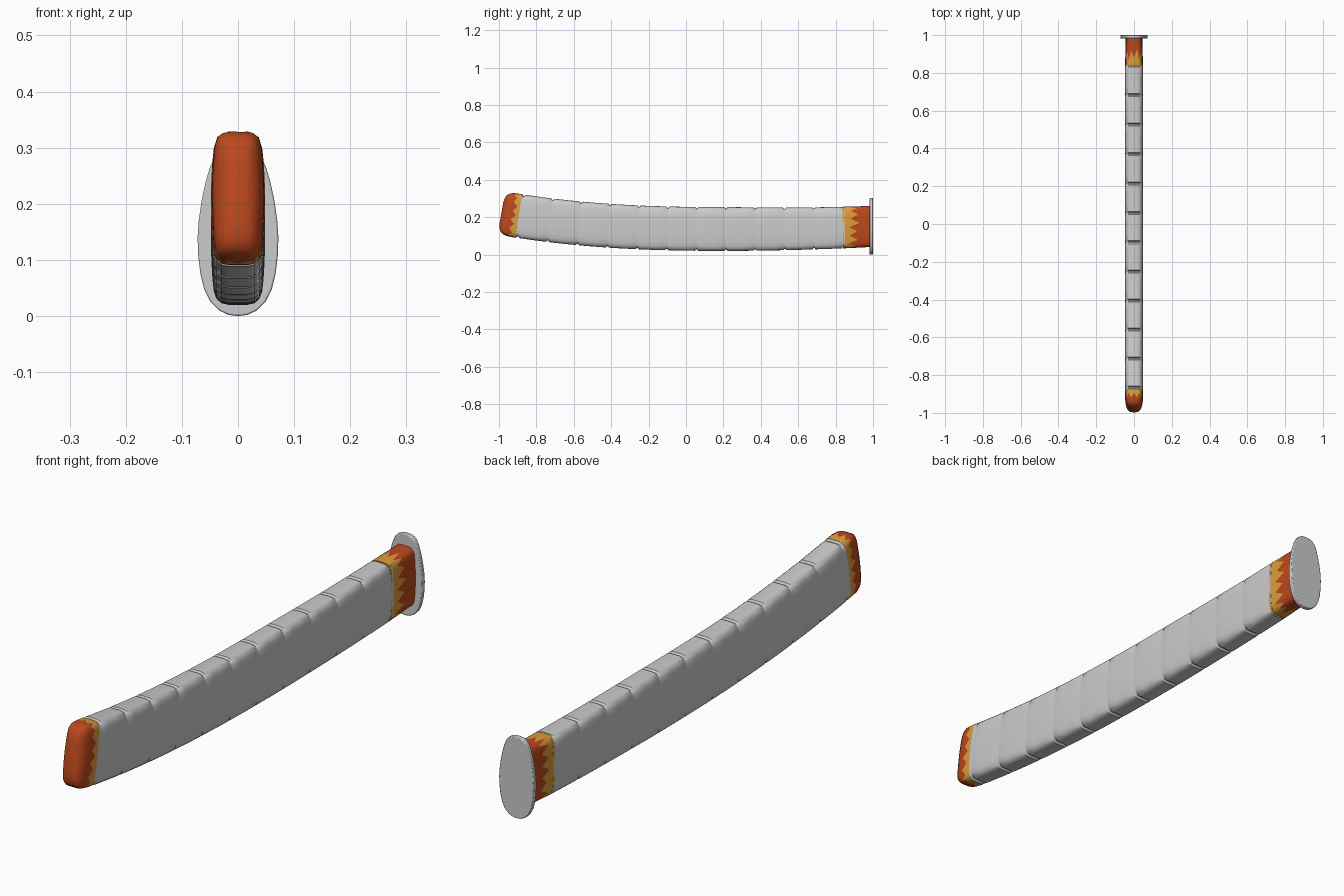
import bpy, bmesh, math, random

if "Cube" in bpy.data.objects:
    bpy.data.objects.remove(bpy.data.objects["Cube"])
random.seed(4)

MID = 0.117   # half height of the grip
QUARTER = [(0, .117), (.017, .117), (.029, .1145), (.038, .107), (.043, .094),
           (.0455, .072), (.047, .047), (.048, .023), (.048, 0)]


def mirror_quarter(q):
    right = q + [(x, -z) for x, z in q[-2::-1]]
    return right + [(-x, z) for x, z in right[-2:0:-1]]


LOOP = mirror_quarter(QUARTER)


def material(name, rgb):
    m = bpy.data.materials.new(name)
    m.diffuse_color = (*rgb, 1)
    m.use_nodes = True
    m.node_tree.nodes["Principled BSDF"].inputs["Base Color"].default_value = m.diffuse_color
    return m


RED = material("red", (0.50, 0.065, 0.012))
GOLD = material("gold", (0.72, 0.33, 0.045))


def place(y, x, z):
    """Point of a cross-section on the curved centre line."""
    d = y - 0.25
    k = 0.05 if d < 0 else 0.03
    slope = math.copysign(2.5 * k * abs(d) ** 1.5, d)
    if y > 0.25:
        z *= 1 - 0.05 * min(1, d / 0.55)
        slope *= max(0, 1 - d / 0.7)
    n = math.hypot(1, slope)
    return (x, y - slope * z / n, 0.137 + k * abs(d) ** 2.5 + z / n)


def finish(name, bm, mats=(), angle=35):
    bmesh.ops.recalc_face_normals(bm, faces=bm.faces)
    me = bpy.data.meshes.new(name)
    bm.to_mesh(me)
    bm.free()
    ob = bpy.data.objects.new(name, me)
    bpy.context.collection.objects.link(ob)
    for m in mats:
        me.materials.append(m)
    bpy.ops.object.select_all(action='DESELECT')
    ob.select_set(True)
    bpy.context.view_layer.objects.active = ob
    bpy.ops.object.shade_smooth_by_angle(angle=math.radians(angle))
    return ob


def sweep(name, rings, mats=(), mat_ids=None, angle=35):
    """Loft rings of (y or list of y per vertex, x scale, z scale)."""
    bm = bmesh.new()
    n = len(LOOP)
    loops = []
    for y, sx, sz in rings:
        ys = y if isinstance(y, list) else [y] * n
        loops.append([bm.verts.new(place(yy, x * sx, z * sz)) for yy, (x, z) in zip(ys, LOOP)])
    for i, (a, b) in enumerate(zip(loops, loops[1:])):
        for j in range(n):
            f = bm.faces.new((a[j], a[(j + 1) % n], b[(j + 1) % n], b[j]))
            f.material_index = mat_ids[i] if mat_ids else 0
    for i, l in ((0, loops[0]), (-1, loops[-1])):
        bm.faces.new(l).material_index = mat_ids[i] if mat_ids else 0
    return finish(name, bm, mats, angle)


def zigzag(valley, peak, jitter):
    return [(peak if j % 2 else valley) + random.uniform(-jitter, jitter)
            for j in range(len(LOOP))]


# Curved grip with grooves across the top and bottom
rings = [(-0.897, .97, .97)]
start, step = -0.882, 0.1566
for i in range(12):
    y = start + i * step
    rings += [(y - .009, 1, 1), (y - .003, .99, .94), (y + .003, .99, .94), (y + .008, 1, 1)]
    if i < 11:
        rings += [(y + step * t, 1, 1) for t in (.3, .6)]
sweep("grip", rings)

# Rounded end cap with a gold flame edge
sweep("end_cap", [(-.892, .98, 1.0), (-.903, .985, 1.005), (zigzag(-.912, -.932, .004), .97, 1.0),
                  (-.946, .94, .98), (-.962, .86, .93), (-.974, .72, .86),
                  (-.982, .52, .72), (-.987, .25, .5)],
      [RED, GOLD], [1, 1, 0, 0, 0, 0, 0], 50)

# Collar with a gold flame edge
sweep("collar", [(.838, .99, 1.0), (.855, .98, 1.0), (zigzag(.872, .918, .012), .95, .995),
                 (.94, .93, .99), (.985, .92, .99)],
      [RED, GOLD], [1, 1, 0, 0], 50)

# Flat oval guard plate
half = [(0, .303), (.016, .302), (.03, .296), (.041, .285), (.05, .265), (.058, .238), (.065, .205),
        (.070, .17), (.072, .14), (.071, .108), (.067, .075), (.060, .047),
        (.049, .025), (.034, .010), (.017, .002), (0, 0)]
outline = half + [(-x, z) for x, z in half[-2:0:-1]]
bm = bmesh.new()
face = bm.faces.new([bm.verts.new((x, .982, z)) for x, z in outline])
out = bmesh.ops.extrude_face_region(bm, geom=[face])
for v in out["geom"]:
    if isinstance(v, bmesh.types.BMVert):
        v.co.y = 1.0
guard = finish("guard_plate", bm)
bev = guard.modifiers.new("bevel", 'BEVEL')
bev.width = 0.003
bev.segments = 2
bev.limit_method = 'ANGLE'
bev.angle_limit = math.radians(50)
